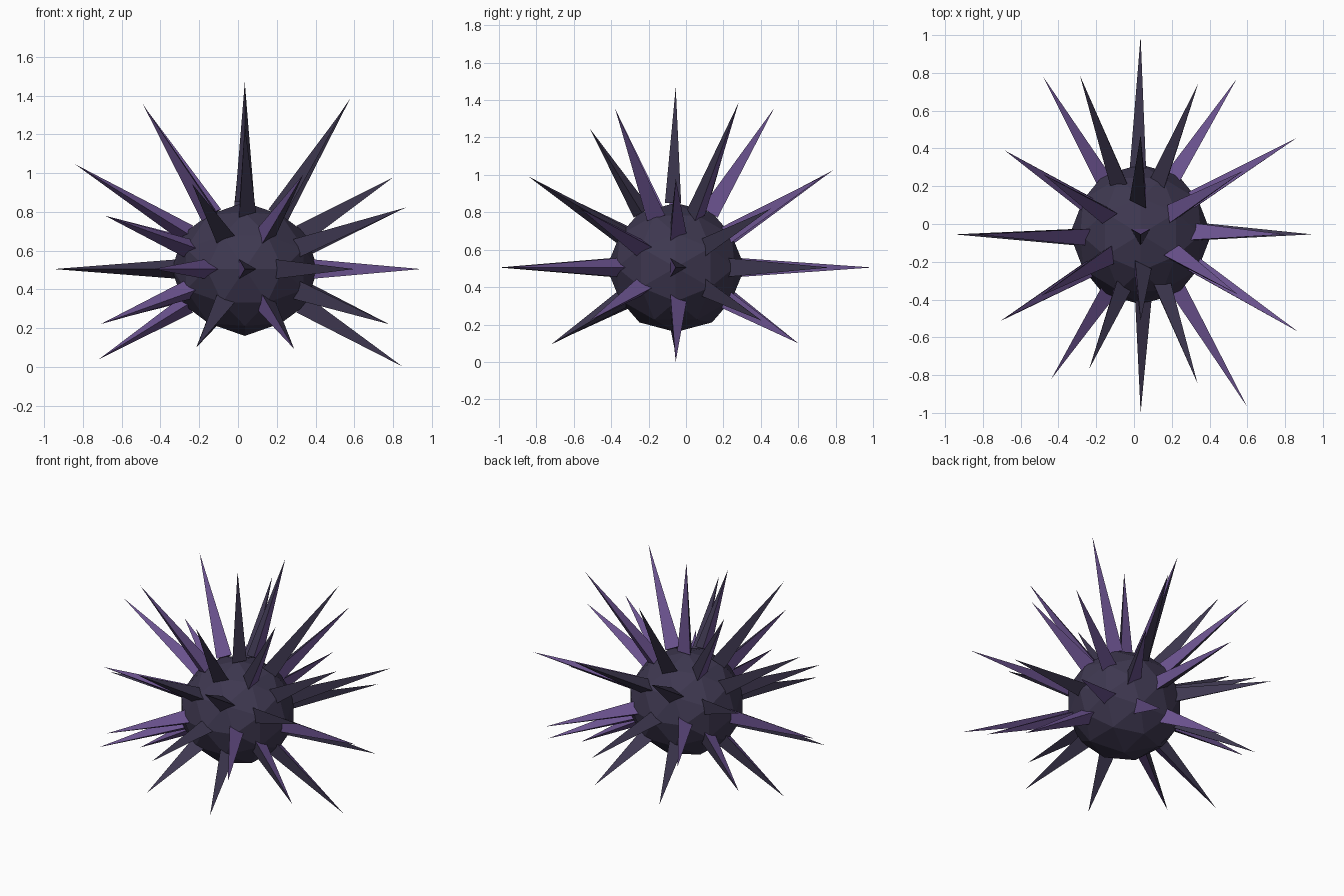
import bpy, bmesh
from mathutils import Vector

if "Cube" in bpy.data.objects:
    bpy.data.objects.remove(bpy.data.objects["Cube"])

CENTRE = Vector((0.035, -0.055, 0.505))
CORE_SIZE = Vector((0.375, 0.37, 0.345))
SPIKE_START, SPIKE_RADIUS = 0.345, 0.058


def material(name, colour):
    mat = bpy.data.materials.new(name)
    mat.use_nodes = True
    mat.diffuse_color = (*colour, 1)
    mat.node_tree.nodes["Principled BSDF"].inputs["Base Color"].default_value = (*colour, 1)
    return mat


MATERIALS = [material("dark_slate_violet", (0.048, 0.039, 0.080)),
             material("purple", (0.147, 0.086, 0.275))]


def make_object(name, bm):
    bmesh.ops.recalc_face_normals(bm, faces=bm.faces)
    mesh = bpy.data.meshes.new(name)
    bm.to_mesh(mesh)
    bm.free()
    for mat in MATERIALS:
        mesh.materials.append(mat)
    obj = bpy.data.objects.new(name, mesh)
    obj.location = CENTRE
    bpy.context.collection.objects.link(obj)


def mirrored(direction):
    """All sign combinations, upper ones first, then +x before -x, +y before -y."""
    signs = [(1, -1) if abs(c) > 0 else (1,) for c in direction]
    return [Vector((direction[0] * sx, direction[1] * sy, direction[2] * sz)).normalized()
            for sz in signs[2] for sx in signs[0] for sy in signs[1]]


# Each family: direction, whether its flat side is the purple one, tip distances
a, b = 0.526, 0.851
p, q, r = 0.809, 0.5, 0.309
FAMILIES = [
    ((1, 0, 0), True, [0.91, 0.985]),
    ((0, 1, 0), True, [1.05, 0.945]),
    ((0, 0, 1), True, [0.965]),
    ((a, b, 0), False, [0.967, 1.075, 0.98, 0.90]),
    ((b, 0, a), False, [0.90, 1.03, 0.956, 0.885]),
    ((0, a, b), True, [1.0, 0.87]),
    ((p, q, r), False, [1.02, 1.03, 0.89, 0.89, 0.92, 0.92, 0.88, 0.92]),
    ((q, r, p), False, [1.09, 1.03, 1.03, 1.05]),
    ((r, p, q), True, [0.985, 0.975, 1.04, 0.88, 0.81, 0.825, 0.81, 0.80]),
]

# Faceted core, slightly squashed
bm = bmesh.new()
for direction, _, _ in FAMILIES:
    for d in mirrored(direction):
        bm.verts.new(d * CORE_SIZE)
bmesh.ops.convex_hull(bm, input=bm.verts)
make_object("core", bm)


def add_spike(bm, d, length, flat_side_purple):
    ref = Vector((1, 0, 0)) if abs(d.z) > 0.9 else Vector((0, 0, 1))
    u = ref.cross(d).normalized()
    v = d.cross(u)
    base = d * SPIKE_START
    corners = [bm.verts.new(base + SPIKE_RADIUS * (u * c + v * s))
               for c, s in ((1, 0), (-0.5, 0.866), (-0.5, -0.866))]
    tip = bm.verts.new(d * length)
    for i in range(3):
        face = bm.faces.new((corners[i], corners[(i + 1) % 3], tip))
        face.material_index = int((i == 1) == flat_side_purple)
    bm.faces.new(corners[::-1])


# Three-sided spikes; the underside of the body is left bare
bm = bmesh.new()
for direction, flat_side_purple, lengths in FAMILIES:
    for d, length in zip(mirrored(direction), lengths):
        add_spike(bm, d, length, flat_side_purple)
make_object("spikes", bm)
